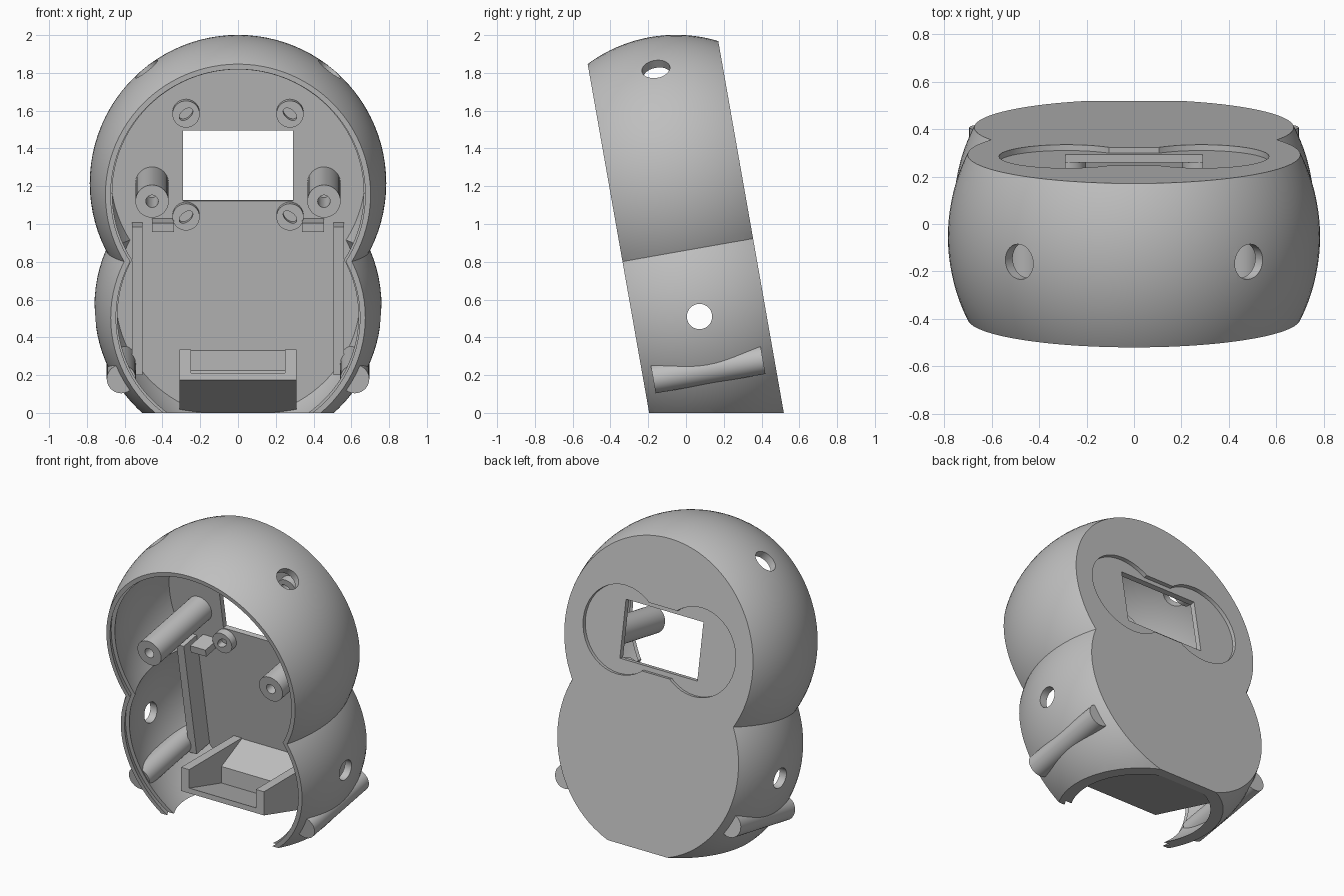
import bpy, bmesh, math
from mathutils import Matrix, Vector

if "Cube" in bpy.data.objects:
    bpy.data.objects.remove(bpy.data.objects["Cube"])

TILT = Matrix.Rotation(math.radians(10), 4, 'X')
FRONT, BACK, MID = -0.192, 0.51, 0.159      # depth planes before tilting
PLATE = 0.45                                # inner face of the back plate
SPHERES = ((0.785, 1.207), (0.76, 0.546))   # radius, height of each bulge

grey = bpy.data.materials.new("plain grey")
grey.use_nodes = True
grey.diffuse_color = (0.52, 0.52, 0.52, 1)
grey.node_tree.nodes["Principled BSDF"].inputs["Base Color"].default_value = grey.diffuse_color


def make(name, bm):
    bmesh.ops.recalc_face_normals(bm, faces=bm.faces)
    mesh = bpy.data.meshes.new(name)
    bm.to_mesh(mesh)
    bm.free()
    mesh.materials.append(grey)
    obj = bpy.data.objects.new(name, mesh)
    bpy.context.collection.objects.link(obj)
    return obj


def activate(obj):
    bpy.ops.object.select_all(action='DESELECT')
    obj.select_set(True)
    bpy.context.view_layer.objects.active = obj


def combine(obj, other, op='DIFFERENCE'):
    mod = obj.modifiers.new("cut", 'BOOLEAN')
    mod.operation, mod.solver, mod.object = op, 'EXACT', other
    activate(obj)
    bpy.ops.object.modifier_apply(modifier=mod.name)
    bpy.data.objects.remove(other)


def box(name, lo, hi):
    bm = bmesh.new()
    lo, hi = Vector(lo), Vector(hi)
    bmesh.ops.create_cube(bm, size=1, matrix=Matrix.Translation((lo + hi) / 2)
                          @ Matrix.Diagonal((*(hi - lo), 1)))
    return make(name, bm)


def rod(name, r, a, b, squash=1, roll=0):
    a, b = Vector(a), Vector(b)
    turn = (b - a).to_track_quat('Z', 'Y').to_matrix().to_4x4()
    bm = bmesh.new()
    bmesh.ops.create_cone(bm, cap_ends=True, segments=40, radius1=r, radius2=r,
                          depth=(b - a).length,
                          matrix=Matrix.Translation((a + b) / 2) @ turn
                          @ Matrix.Rotation(roll, 4, 'Z') @ Matrix.Diagonal((1, squash, 1, 1)))
    return make(name, bm)


def prism(name, profile, x0, x1):
    bm = bmesh.new()
    face = bm.faces.new([bm.verts.new((x0, y, z)) for y, z in profile])
    ext = bmesh.ops.extrude_face_region(bm, geom=[face])["geom"]
    bmesh.ops.translate(bm, vec=(x1 - x0, 0, 0),
                        verts=[g for g in ext if isinstance(g, bmesh.types.BMVert)])
    return make(name, bm)


def double_bulge(name, inset, near, far):
    """Two merged spheres trimmed between two depth planes."""
    parts = []
    for radius, height in SPHERES:
        bm = bmesh.new()
        bmesh.ops.create_uvsphere(bm, u_segments=96, v_segments=64, radius=radius - inset,
                                  matrix=Matrix.Translation((0, MID, height))
                                  @ Matrix.Rotation(math.pi / 2, 4, 'X'))
        for f in bm.faces:
            f.smooth = True
        parts.append(make(name, bm))
    combine(parts[0], parts[1], 'UNION')
    combine(parts[0], box("trim", (-2, near, -2), (2, far, 4)), 'INTERSECT')
    return parts[0]


# Shell: hollow double bulge with a stepped front lip
shell = double_bulge("shell", 0, FRONT, BACK)
combine(shell, double_bulge("cavity", 0.05, -1, PLATE))
combine(shell, double_bulge("lip", 0.025, -1, FRONT + 0.04))

# Screen recess and window in the back plate
WIN = 1.25
for s in (-1, 1):
    combine(shell, rod("lobe", 0.285, (s * 0.285, BACK - 0.025, WIN), (s * 0.285, 1, WIN)))
combine(shell, box("recess", (-0.28, BACK - 0.025, WIN - 0.22), (0.28, 1, WIN + 0.22)))
combine(shell, box("window", (-0.29, 0.3, WIN - 0.19), (0.29, 1, WIN + 0.19)))

# Side and upper holes
for s in (-1, 1):
    combine(shell, rod("side_hole", 0.067, (s * 0.5, MID, 0.49), (s, MID, 0.49)))
    out = Vector((s * 0.62, 0, 0.785))
    mid = Vector((0, MID, SPHERES[0][1]))
    combine(shell, rod("top_hole", 0.075, mid + out * 0.6, mid + out * 1.1))

tilted = [shell]

# Mirrored inner fittings
for side, s in (("right", -1), ("left", 1)):
    x = s * 0.455
    post = rod(side + "_screw_post", 0.088, (x, -0.1, 1.155), (x, PLATE + 0.01, 1.155))
    combine(post, rod("bore", 0.033, (x, -0.2, 1.155), (x, 0.2, 1.155)))
    tilted.append(post)

    for level, v in (("upper", 1.535), ("lower", 0.982)):
        x = s * 0.275
        boss = rod(f"{side}_{level}_boss", 0.072, (x, 0.4, v), (x, PLATE + 0.01, v))
        combine(boss, rod("slot", 0.042, (x, 0.3, v), (x, PLATE - 0.003, v), 0.6, s * 0.7))
        tilted.append(boss)

    x = sorted((s * 0.505, s * 0.56))
    tilted.append(box(side + "_rail", (x[0], 0.31, 0.15), (x[1], PLATE + 0.01, 0.945)))
    x = sorted((s * 0.34, s * 0.455))
    tilted.append(box(side + "_stop_block", (x[0], 0.31, 0.917), (x[1], PLATE + 0.01, 0.965)))

    # Rod running through the lower side wall
    tilted.append(rod(side + "_side_rod", 0.077, (s * 0.618, -0.14, 0.207),
                      (s * 0.618, PLATE, 0.207)))

for obj in tilted:
    obj.data.transform(TILT)

# Level base cut
combine(shell, box("ground_cut", (-2, -2, -1), (2, 2, 0)))

# Tray with sloping floor, side walls and rear ramp
tray = [prism("tray_floor", ((-0.165, 0.175), (-0.165, 0.21), (0.44, 0.04), (0.46, 0)), -0.31, 0.31),
        prism("tray_ramp", ((0.18, 0.1), (0.18, 0.225), (0.41, 0.335), (0.45, 0.03)), -0.25, 0.25)]
for side, s in (("right", -1), ("left", 1)):
    tray.append(prism(side + "_tray_wall", ((-0.165, 0.175), (-0.165, 0.335), (0.41, 0.335), (0.46, 0)),
                      s * 0.25, s * 0.31))

# Smooth curves, crisp edges
for obj in tilted + tray:
    activate(obj)
    bpy.ops.object.shade_smooth_by_angle(angle=math.radians(30))
